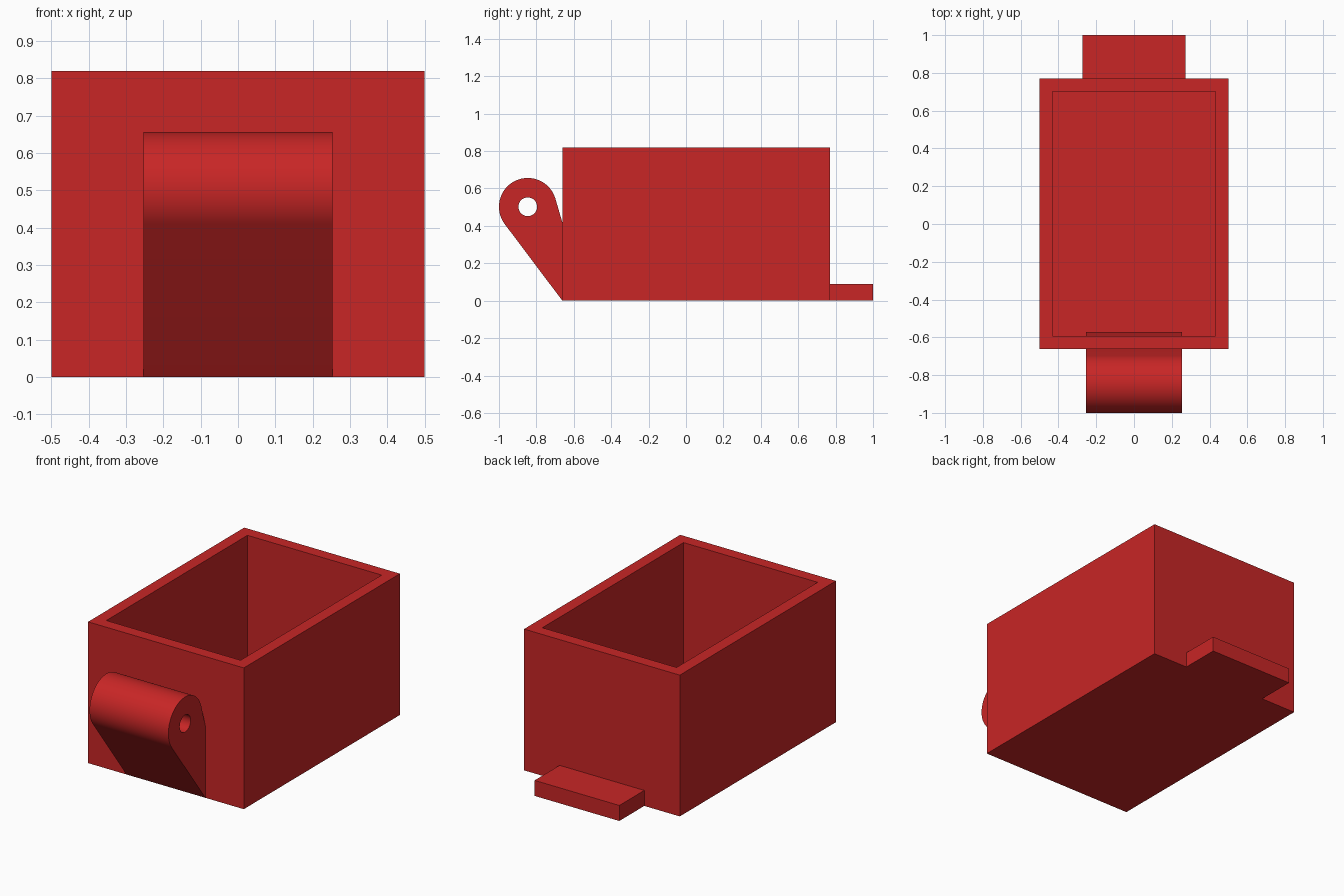
import bpy, bmesh, math

if "Cube" in bpy.data.objects:
    bpy.data.objects.remove(bpy.data.objects["Cube"])

red = bpy.data.materials.new("red")
red.diffuse_color = (0.58, 0.019, 0.019, 1)
red.use_nodes = True
red.node_tree.nodes["Principled BSDF"].inputs["Base Color"].default_value = red.diffuse_color

WALL, FLOOR, TOP = 0.069, 0.07, 0.82
FRONT, BACK = -0.661, 0.771


def block(name, x, y0, y1, z1):
    """Box on the ground, symmetric in x."""
    bm = bmesh.new()
    bmesh.ops.create_cube(bm, size=1)
    for v in bm.verts:
        v.co = (v.co.x * 2 * x, (y0 + y1) / 2 + v.co.y * (y1 - y0), (v.co.z + 0.5) * z1)
    me = bpy.data.meshes.new(name)
    ob = bpy.data.objects.new(name, me)
    bpy.context.collection.objects.link(ob)
    me.materials.append(red)
    return ob, bm


# Open box: inset the top face and push it down to the floor
box, bm = block("open_box", 0.5, FRONT, BACK, TOP)
bm.normal_update()
top = next(f for f in bm.faces if f.normal.z > 0.9)
bmesh.ops.inset_region(bm, faces=[top], thickness=WALL, use_even_offset=True)
well = bmesh.ops.extrude_discrete_faces(bm, faces=[top])["faces"][0]
for v in well.verts:
    v.co.z = FLOOR
bmesh.ops.recalc_face_normals(bm, faces=bm.faces)
bm.to_mesh(box.data)
bm.free()

# Rear latch tab
tab, bm = block("rear_tab", 0.272, BACK, 1.0, 0.09)
bm.to_mesh(tab.data)
bm.free()

# Hinge lug: rounded side profile with a pin hole, extruded across x
CY, CZ, R, HOLE = -0.846, 0.502, 0.154, 0.05


def arc(r, a0, a1, n, closed=False):
    steps = n if closed else n - 1
    angles = [math.radians(a0 + (a1 - a0) * i / steps) for i in range(n)]
    return [(CY + r * math.cos(a), CZ + r * math.sin(a)) for a in angles]


outline = arc(R, 16, 217, 40) + [(FRONT, 0.0), (-0.571, 0.01), (-0.571, 0.11)]
cu = bpy.data.curves.new("hinge_lug", "CURVE")
cu.dimensions = "2D"
cu.fill_mode = "BOTH"
cu.extrude = 0.253
for pts in (outline, arc(HOLE, 0, 360, 40, True)):
    sp = cu.splines.new("POLY")
    sp.points.add(len(pts) - 1)
    for p, (y, z) in zip(sp.points, pts):
        p.co = (y, z, 0, 1)
    sp.use_cyclic_u = True
lug = bpy.data.objects.new("hinge_lug", cu)
bpy.context.collection.objects.link(lug)
lug.rotation_euler = (math.pi / 2, 0, math.pi / 2)
bpy.context.view_layer.objects.active = lug
lug.select_set(True)
bpy.ops.object.convert(target="MESH")
lug = bpy.context.view_layer.objects.active

# Weld the caps to the sides and smooth the round surfaces
bm = bmesh.new()
bm.from_mesh(lug.data)
bmesh.ops.remove_doubles(bm, verts=bm.verts, dist=0.0005)
bmesh.ops.recalc_face_normals(bm, faces=bm.faces)
bm.to_mesh(lug.data)
bm.free()
lug.data.materials.clear()
lug.data.materials.append(red)
bpy.ops.object.shade_smooth_by_angle()
